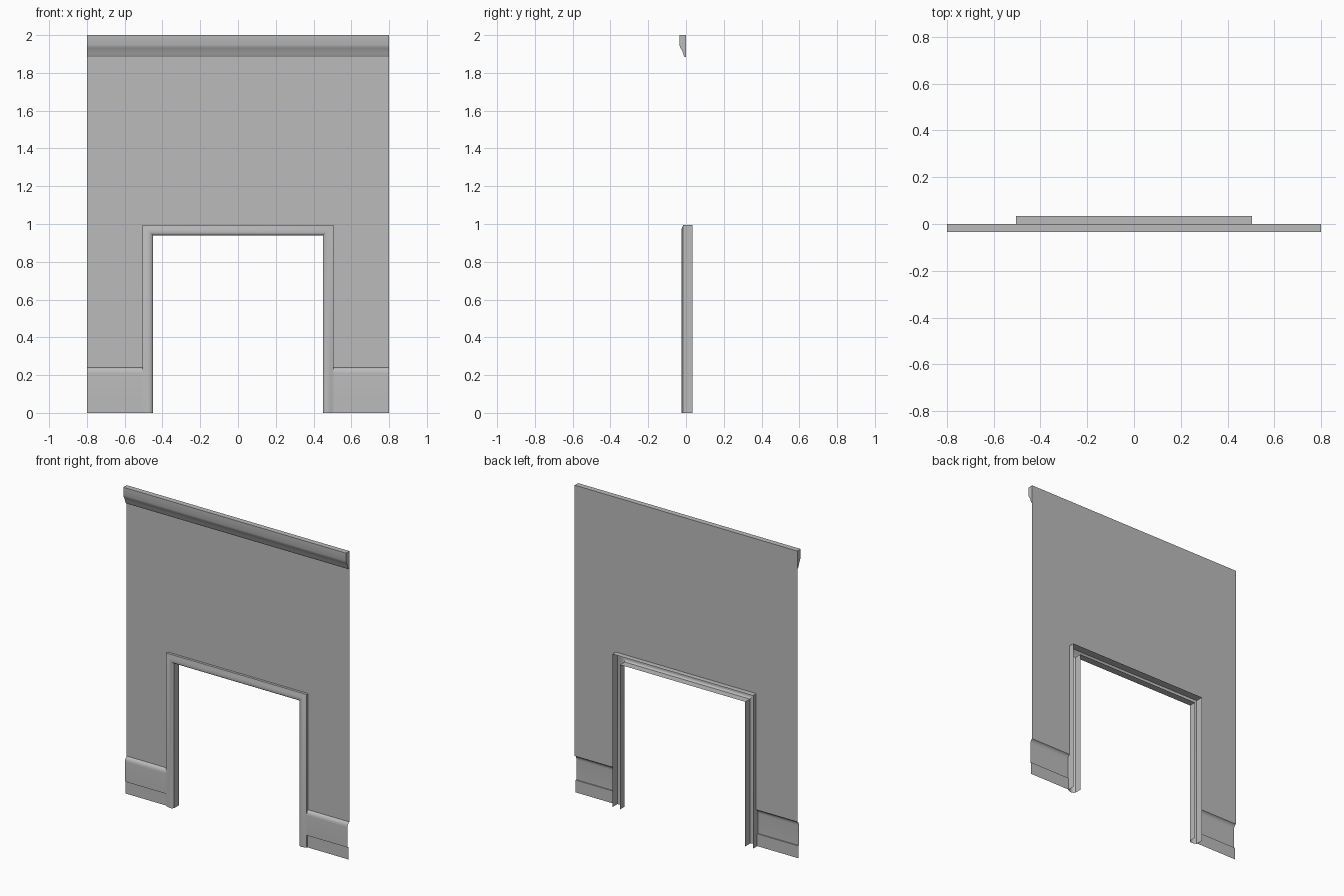
import bpy, bmesh, math

if "Cube" in bpy.data.objects:
    bpy.data.objects.remove(bpy.data.objects["Cube"], do_unlink=True)

plaster = bpy.data.materials.new("plain_grey")
plaster.use_nodes = True
GREY = (0.5, 0.5, 0.5, 1)
plaster.diffuse_color = GREY
plaster.node_tree.nodes["Principled BSDF"].inputs["Base Color"].default_value = GREY

HALF, TOP = 0.8, 2.0             # wall half width and height
OPEN_X, OPEN_Z = 0.45, 0.94      # clear doorway
TRIM = 0.055                     # door casing width
OUT_X, OUT_Z = OPEN_X + TRIM, OPEN_Z + TRIM
SKIRT_Z, CORNICE_Z = 0.24, 1.885


def finish(name, bm, smooth=True):
    """Turn a bmesh into a named object."""
    mesh = bpy.data.meshes.new(name)
    bm.to_mesh(mesh)
    bm.free()
    obj = bpy.data.objects.new(name, mesh)
    bpy.context.collection.objects.link(obj)
    mesh.materials.append(plaster)
    if smooth:
        bpy.ops.object.select_all(action='DESELECT')
        obj.select_set(True)
        bpy.context.view_layer.objects.active = obj
        bpy.ops.object.shade_smooth_by_angle(angle=math.radians(35))
    return obj


def loft(name, rows, capped=False):
    """Skin matching rows of points; optionally close the section and its ends."""
    bm = bmesh.new()
    rings = [[bm.verts.new(p) for p in row] for row in rows]
    count = len(rings[0])
    for a, b in zip(rings, rings[1:]):
        for i in range(count if capped else count - 1):
            j = (i + 1) % count
            bm.faces.new((a[i], a[j], b[j], b[i]))
    if capped:
        bm.faces.new(rings[0][::-1])
        bm.faces.new(rings[-1])
        bmesh.ops.recalc_face_normals(bm, faces=bm.faces)
    return finish(name, bm)


# Wall: one thin sheet around the doorway
bm = bmesh.new()
right_half = [(OUT_X, OUT_Z), (OUT_X, SKIRT_Z), (HALF, SKIRT_Z), (HALF, CORNICE_Z)]
outline = right_half + [(-x, z) for x, z in reversed(right_half)]
bm.faces.new([bm.verts.new((x, 0, z)) for x, z in outline])
finish("wall_panel", bm, smooth=False)

# Cornice: solid moulding along the top, section as (y, z)
cornice = [(0, TOP), (-0.035, TOP), (-0.035, 1.948), (-0.032, 1.938),
           (-0.026, 1.927), (-0.021, 1.918), (-0.015, 1.9), (-0.012, 1.893),
           (-0.008, CORNICE_Z), (0, CORNICE_Z)]
loft("cornice", [[(x, y, z) for y, z in cornice] for x in (-HALF, HALF)], capped=True)

# Skirting boards: open-backed sheets with a recessed foot
skirting = [(0, SKIRT_Z), (-0.006, 0.237), (-0.012, 0.23), (-0.016, 0.221),
            (-0.017, 0.21), (-0.017, 0.08), (-0.010, 0.08), (-0.010, 0)]
for side, x0, x1 in (("left", OUT_X, HALF), ("right", -HALF, -OUT_X)):
    loft(side + "_skirting", [[(x, y, z) for y, z in skirting] for x in (x0, x1)])

# Door casing: open-backed channel swept round the doorway, mitred at the corners
casing = [(TRIM, 0.035), (TRIM, -0.016), (0.047, -0.018), (0.036, -0.0225),
          (0.025, -0.025), (0.013, -0.024), (0.005, -0.019), (0, -0.012), (0, 0.035)]
path = [(-1, 0), (-1, 1), (1, 1), (1, 0)]
loft("door_casing", [[(sx * (OPEN_X + d), y, up * (OPEN_Z + d)) for d, y in casing]
                     for sx, up in path])
